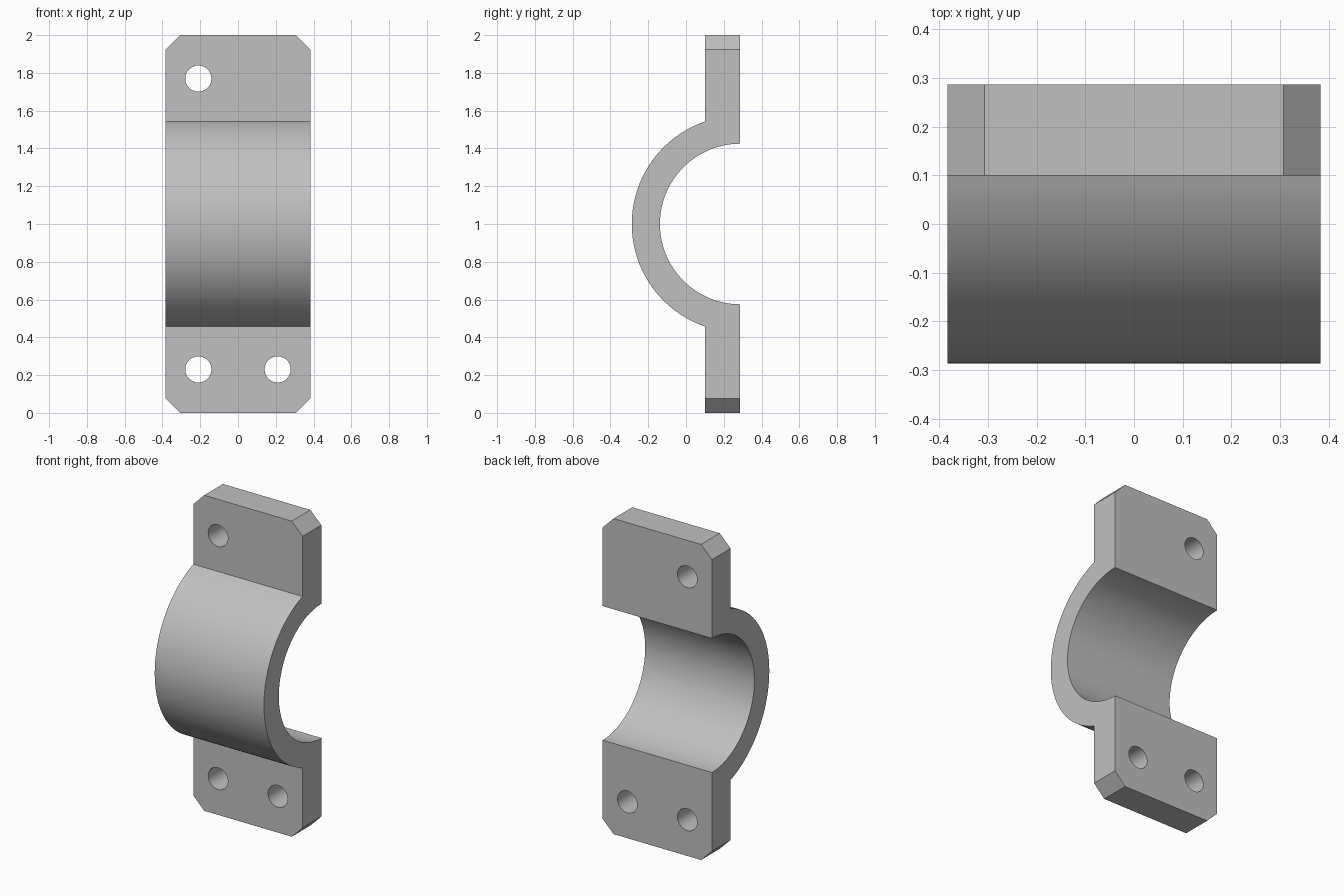
import bpy
import bmesh
from math import sin, cos, asin, pi, radians

cube = bpy.data.objects.get("Cube")
if cube:
    bpy.data.objects.remove(cube, do_unlink=True)

HALF_WIDTH = 0.383
BACK, FRONT = 0.287, 0.1      # flange faces along y
R_IN, R_OUT = 0.425, 0.574    # saddle radii, centred on the back plane
CHAMFER = 0.076
HOLE_X, HOLE_Z, HOLE_R = 0.21, 0.77, 0.069
STEPS = 64

steel = bpy.data.materials.new("grey steel")
steel.use_nodes = True
grey = (0.53, 0.53, 0.53, 1)
steel.diffuse_color = grey
steel.node_tree.nodes["Principled BSDF"].inputs["Base Color"].default_value = grey


def arc(radius, start, end):
    """Points (y, z) on an arc bulging to the front; angle 0 is straight ahead."""
    angles = [start + (end - start) * i / STEPS for i in range(STEPS + 1)]
    return [(BACK - radius * cos(a), 1 + radius * sin(a)) for a in angles]


def make_object(name, bm):
    bmesh.ops.recalc_face_normals(bm, faces=bm.faces)
    mesh = bpy.data.meshes.new(name)
    bm.to_mesh(mesh)
    bm.free()
    mesh.materials.append(steel)
    obj = bpy.data.objects.new(name, mesh)
    bpy.context.collection.objects.link(obj)
    return obj


# Clamp half: side profile swept across the width
meet = pi / 2 - asin((BACK - FRONT) / R_OUT)
profile = [(BACK, 2), (FRONT, 2)]
profile += arc(R_OUT, meet, -meet)
profile += [(FRONT, 0), (BACK, 0)]
profile += arc(R_IN, -pi / 2, pi / 2)

bm = bmesh.new()
side = bm.faces.new([bm.verts.new((-HALF_WIDTH, y, z)) for y, z in profile])
sweep = bmesh.ops.extrude_face_region(bm, geom=[side], use_keep_orig=True)
moved = [g for g in sweep["geom"] if isinstance(g, bmesh.types.BMVert)]
bmesh.ops.translate(bm, verts=moved, vec=(2 * HALF_WIDTH, 0, 0))

# Chamfered outer corners
corners = [e for e in bm.edges
           if all(abs(v.co.z - 1) > 0.999 for v in e.verts)
           and abs(e.verts[0].co.x - e.verts[1].co.x) < 0.001]
bmesh.ops.bevel(bm, geom=corners, offset=CHAMFER, segments=1,
                affect='EDGES', clamp_overlap=False)
clamp = make_object("clamp_half", bm)

# Bolt holes
bm = bmesh.new()
for x in (-HOLE_X, HOLE_X):
    for z in (1 - HOLE_Z, 1 + HOLE_Z):
        pin = bmesh.ops.create_cone(bm, cap_ends=True, segments=48,
                                    radius1=HOLE_R, radius2=HOLE_R, depth=0.6)
        for v in pin["verts"]:
            px, py, pz = v.co
            v.co = (x + px, 0.2 + pz, z + py)
cutter = make_object("bolt_hole_cutter", bm)
cutter.hide_render = True

holes = clamp.modifiers.new("bolt holes", 'BOOLEAN')
holes.operation = 'DIFFERENCE'
holes.solver = 'EXACT'
holes.object = cutter

bpy.ops.object.select_all(action='DESELECT')
clamp.select_set(True)
bpy.context.view_layer.objects.active = clamp
bpy.ops.object.modifier_apply(modifier=holes.name)
bpy.data.objects.remove(cutter, do_unlink=True)

# Smooth saddle and hole walls, crisp edges elsewhere
bpy.ops.object.shade_smooth_by_angle(angle=radians(15))
